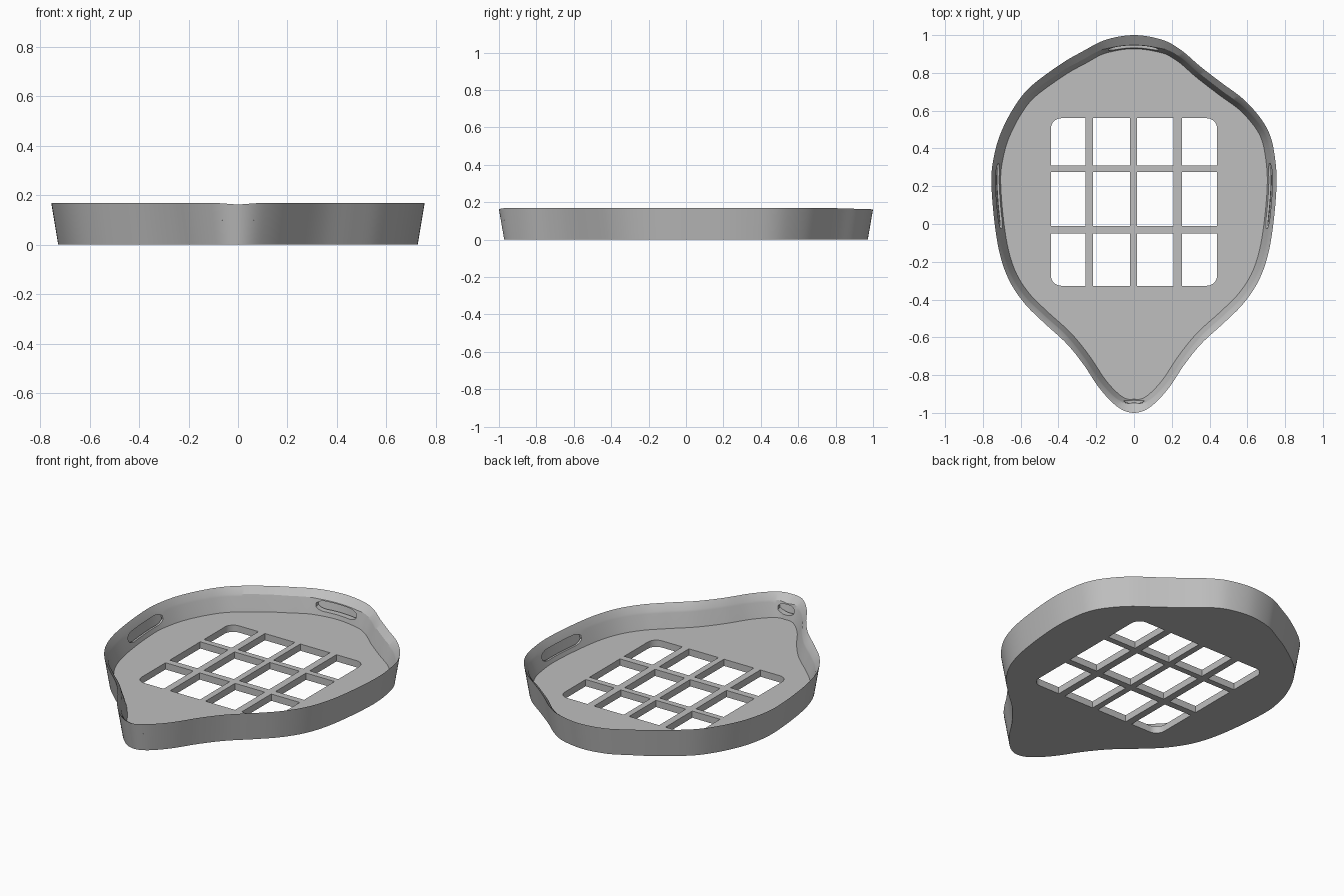
import bpy, bmesh, math
from mathutils import Vector

if "Cube" in bpy.data.objects:
    bpy.data.objects.remove(bpy.data.objects["Cube"])

mat = bpy.data.materials.new("warm_free_grey")
mat.name = "mid_grey"
mat.diffuse_color = (0.52, 0.52, 0.52, 1)
mat.use_nodes = True
mat.node_tree.nodes["Principled BSDF"].inputs["Base Color"].default_value = mat.diffuse_color

# Rim outline, counter-clockwise from the front tip
OUTLINE = [(0, -1), (.06, -.985), (.12, -.94), (.19, -.86), (.27, -.74), (.36, -.63),
           (.48, -.52), (.58, -.42), (.66, -.3), (.71, -.16), (.74, .02), (.755, .22),
           (.745, .36), (.72, .47), (.67, .56), (.58, .66), (.46, .75), (.35, .835),
           (.25, .92), (.15, .975), (0, 1), (-.15, .975), (-.27, .915), (-.39, .845),
           (-.55, .725), (-.64, .61), (-.71, .47), (-.745, .34), (-.755, .22),
           (-.74, .02), (-.71, -.16), (-.66, -.3), (-.58, -.42), (-.48, -.52),
           (-.36, -.63), (-.27, -.74), (-.19, -.86), (-.12, -.94), (-.06, -.985)]
N = 320
FLOOR = .04


def smooth_loop(ctrl, n):
    """Closed Catmull-Rom curve, resampled evenly by length."""
    p = [Vector(c) for c in ctrl]
    m, dense = len(p), []
    for i in range(m):
        a, b, c, d = (p[(i + k) % m] for k in (-1, 0, 1, 2))
        for s in range(24):
            t = s / 24
            dense.append(.5 * (2 * b + (c - a) * t + (2 * a - 5 * b + 4 * c - d) * t * t
                               + (3 * b - a - 3 * c + d) * t ** 3))
    dense.append(dense[0].copy())
    lens = [0]
    for u, v in zip(dense, dense[1:]):
        lens.append(lens[-1] + (v - u).length)
    out, j = [], 0
    for k in range(n):
        target = lens[-1] * k / n
        while lens[j + 1] < target:
            j += 1
        f = (target - lens[j]) / (lens[j + 1] - lens[j])
        out.append(dense[j].lerp(dense[j + 1], f))
    return out


pts = smooth_loop(OUTLINE, N)
normals = []
for i in range(N):
    t = (pts[(i + 1) % N] - pts[i - 1]).normalized()
    normals.append(Vector((t.y, -t.x)))
# Lip and wall are wider at the front and back ends
ends = [abs(n.y) ** 4 for n in normals]


def ring(offset, height):
    return [(*(pts[i] - normals[i] * offset(i)), height(i)) for i in range(N)]


def top_z(i):
    """Rim height, dipping slightly at both ends."""
    y, x = pts[i].y, abs(pts[i].x)
    dip = (y - .8) / .2 if y > .8 else max(0, 1 - x / .08) if y < -.8 else 0
    return .168 - .006 * dip


def in_slot(p):
    """Finger slots at the back, the front tip and both sides."""
    return (p.y > .8 and abs(p.x) < .15) or (p.y < -.8 and abs(p.x) < .085) \
        or (abs(p.x) > .6 and abs(p.y - .15) < .17)


slot = [in_slot((pts[i] + pts[(i + 1) % N]) / 2) for i in range(N)]


def slot_half(i):
    """Slot half height, narrowed at the ends to round them."""
    for k, h in ((0, .01), (1, .02), (2, .025)):
        if slot[(i + k) % N] != slot[(i - 1 - k) % N]:
            return h
    return .028


def lip(i):
    return .018 + .035 * ends[i]


def foot(i):
    return .05 + .023 * ends[i]


def inner(z):
    return lambda i: foot(i) + (lip(i) - foot(i)) * (z(i) - FLOOR) / (top_z(i) - .035 - FLOOR)


def slot_hi(i):
    return .093 + slot_half(i)


def slot_lo(i):
    return .093 - slot_half(i)


# Flared wall with sloping lip
bm = bmesh.new()
rings = [ring(lambda i: .028, lambda i: 0), ring(lambda i: 0, top_z),
         ring(lip, lambda i: top_z(i) - .035), ring(inner(slot_hi), slot_hi),
         ring(inner(slot_lo), slot_lo), ring(foot, lambda i: FLOOR - .002)]
rows = [[bm.verts.new(c) for c in r] for r in rings]
slot_faces = []
for k, (a, b) in enumerate(zip(rows, rows[1:])):
    for i in range(N):
        j = (i + 1) % N
        f = bm.faces.new((a[i], a[j], b[j], b[i]))
        if k == 3 and slot[i]:
            slot_faces.append(f)
bm.normal_update()

# Slots sunk into the inner wall, open to the hollow behind it
new = bmesh.ops.extrude_face_region(bm, geom=slot_faces)["geom"]
bmesh.ops.delete(bm, geom=[f for f in slot_faces if f.is_valid], context='FACES')
caps = [g for g in new if isinstance(g, bmesh.types.BMFace)]
bm.normal_update()
moves = {}
for f in caps:
    for v in f.verts:
        moves[v] = moves.get(v, Vector()) + f.normal
for v, d in moves.items():
    d.z = 0
    v.co -= d.normalized() * (.035 if abs(v.co.y) > .7 else .012)
bmesh.ops.delete(bm, geom=caps, context='FACES')
mesh = bpy.data.meshes.new("wall")
bm.to_mesh(mesh)
bm.free()
wall = bpy.data.objects.new("wall", mesh)
bpy.context.collection.objects.link(wall)

# Floor plate with a grid of openings
curve = bpy.data.curves.new("floor_plate", 'CURVE')
curve.dimensions = '2D'
curve.fill_mode = 'BOTH'
curve.extrude = FLOOR / 2


def add_loop(loop):
    s = curve.splines.new('POLY')
    s.points.add(len(loop) - 1)
    for p, c in zip(s.points, loop):
        p.co = (c[0], c[1], 0, 1)
    s.use_cyclic_u = True


add_loop([p - n * .028 for p, n in zip(pts, normals)])
COLS = [(-.44, -.258), (-.216, -.02), (.016, .21), (.253, .44)]
ROWS = [(-.327, -.05), (-.01, .275), (.31, .56)]
R = .055
for ci, (x0, x1) in enumerate(COLS):
    for ri, (y0, y1) in enumerate(ROWS):
        loop = []
        corners = [(x1, y1, 3, 2), (x0, y1, 0, 2), (x0, y0, 0, 0), (x1, y0, 3, 0)]
        for q, (x, y, c, r) in enumerate(corners):
            if (ci, ri) != (c, r):
                loop.append((x, y))
                continue
            # Only the four outermost corners are rounded
            cx, cy = x - math.copysign(R, x), y - math.copysign(R, y)
            for s in range(9):
                a = math.pi / 2 * (q + s / 8)
                loop.append((cx + R * math.cos(a), cy + R * math.sin(a)))
        add_loop(loop)
plate = bpy.data.objects.new("floor_plate", curve)
plate.location.z = FLOOR / 2
bpy.context.collection.objects.link(plate)
bpy.context.view_layer.objects.active = plate
plate.select_set(True)
bpy.ops.object.convert(target='MESH')
plate = bpy.context.view_layer.objects.active

for ob in (wall, plate):
    ob.data.materials.clear()
    ob.data.materials.append(mat)
    bpy.ops.object.select_all(action='DESELECT')
    ob.select_set(True)
    bpy.context.view_layer.objects.active = ob
    bpy.ops.object.shade_smooth_by_angle(angle=math.radians(25))
